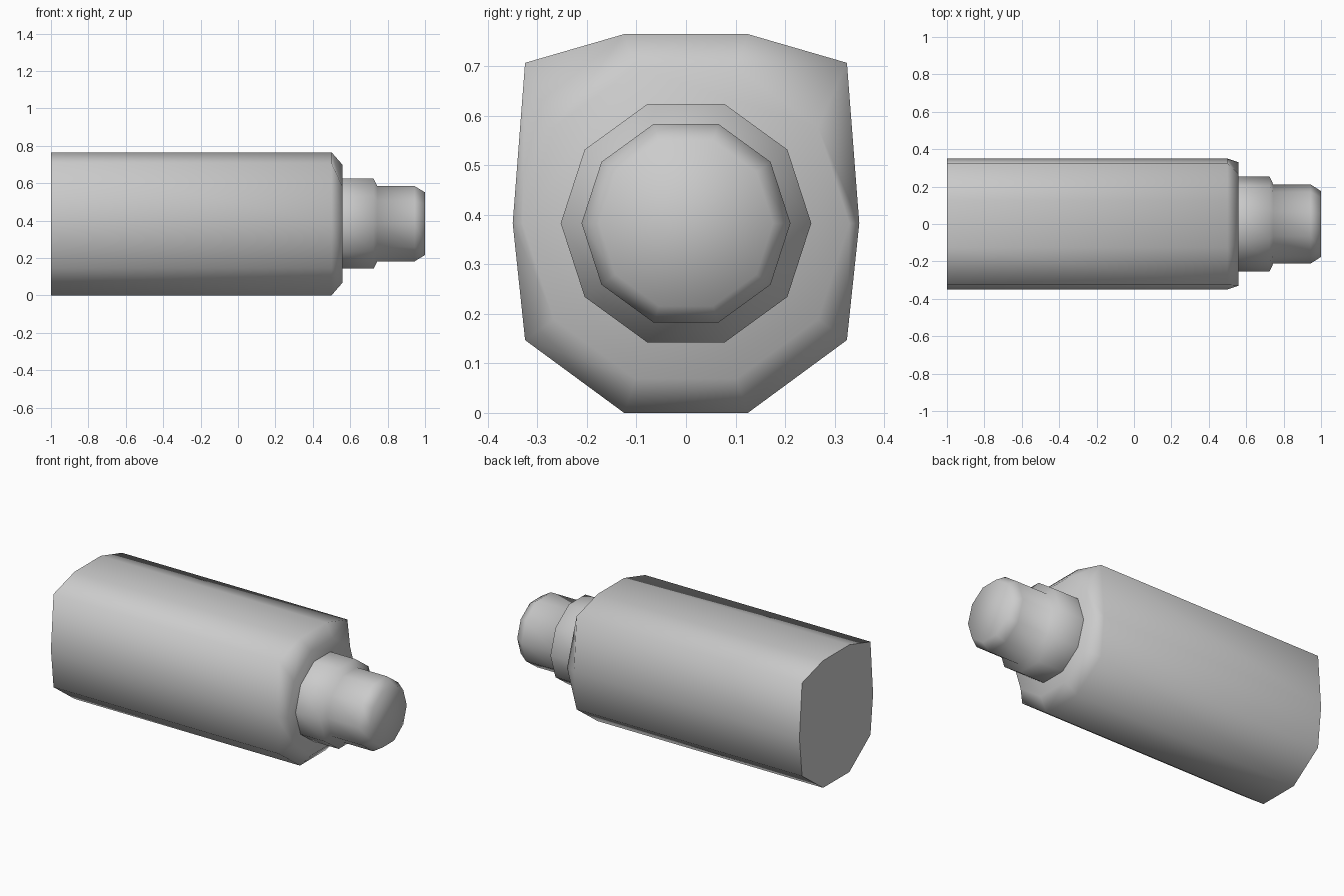
import bpy, bmesh, math

if "Cube" in bpy.data.objects:
    bpy.data.objects.remove(bpy.data.objects["Cube"])

CZ = 0.383  # height of the shared axis


def decagon(r):
    return [(r * math.cos(math.radians(36 * i)), r * math.sin(math.radians(36 * i)))
            for i in range(10)]


def loft(name, sections):
    """Skin a list of (x, yz outline) sections along x and cap both ends."""
    bm = bmesh.new()
    rings = [[bm.verts.new((x, y, z + CZ)) for y, z in outline] for x, outline in sections]
    for a, b in zip(rings, rings[1:]):
        for i in range(10):
            j = (i + 1) % 10
            bm.faces.new((a[i], a[j], b[j], b[i]))
    bm.faces.new(rings[0])
    bm.faces.new(rings[-1])
    bmesh.ops.recalc_face_normals(bm, faces=bm.faces)
    mesh = bpy.data.meshes.new(name)
    bm.to_mesh(mesh)
    bm.free()
    obj = bpy.data.objects.new(name, mesh)
    bpy.context.collection.objects.link(obj)
    bpy.ops.object.select_all(action='DESELECT')
    obj.select_set(True)
    bpy.context.view_layer.objects.active = obj
    bpy.ops.object.shade_smooth_by_angle(angle=math.radians(75))
    return obj


# Squared-top body section, listed in the same order as the decagons
half = [(0.35, 0), (0.325, 0.324), (0.125, 0.382)]
low = [(0.125, -0.383), (0.325, -0.236)]
body = half + [(-y, z) for y, z in reversed(half)] + [(-y, z) for y, z in reversed(low)] + low

# Main body with a bevelled, rounder shoulder
loft("body", [(-1.0, body), (0.5, body), (0.56, decagon(0.33))])

# Stepped nozzle: wide collar, narrow tip, bevelled end
loft("nozzle", [(x, decagon(r)) for x, r in [
    (0.56, 0.253), (0.725, 0.253), (0.745, 0.211), (0.945, 0.211), (1.0, 0.176)]])
